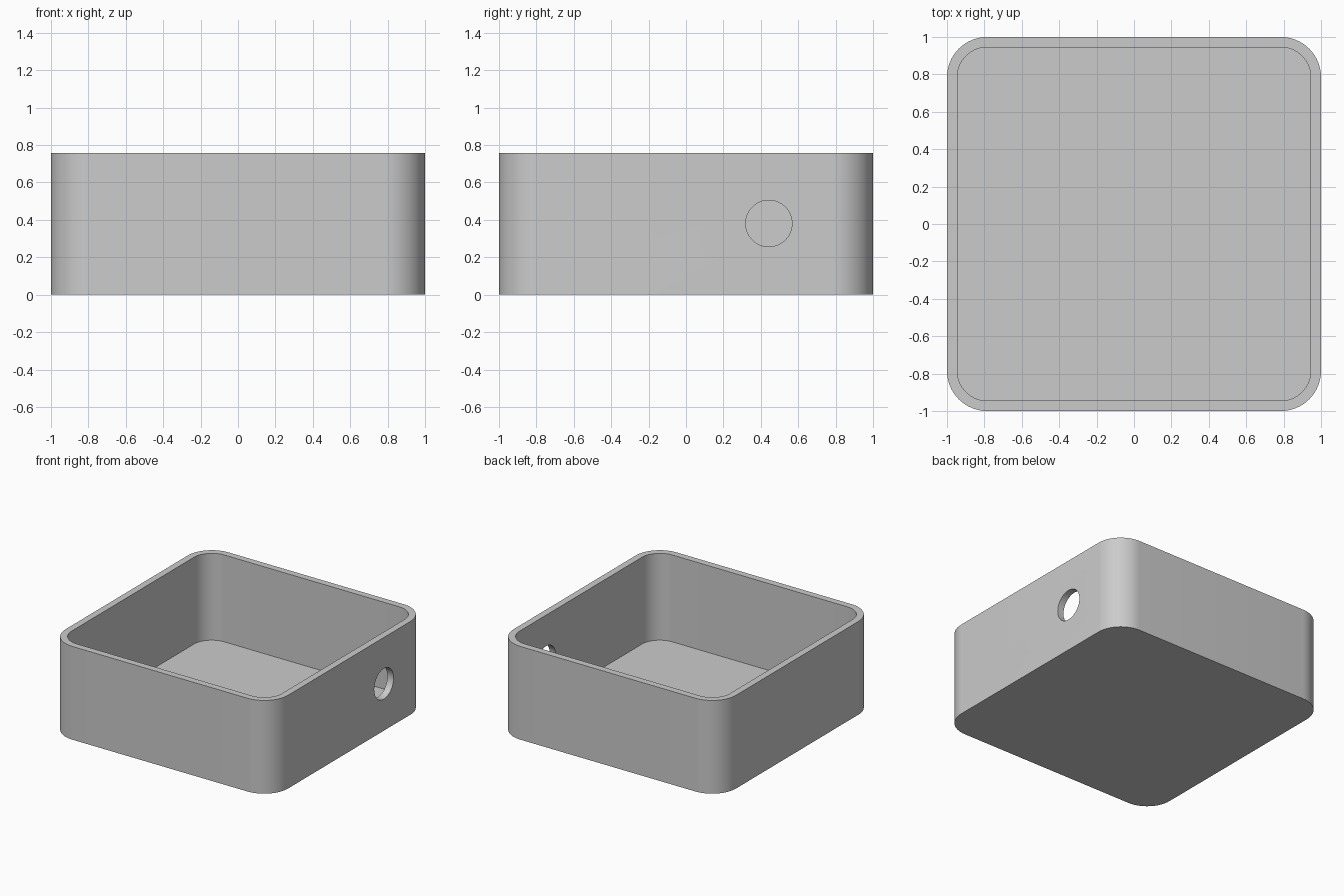
import bpy
import bmesh
import math

cube = bpy.data.objects.get("Cube")
if cube:
    bpy.data.objects.remove(cube, do_unlink=True)

HEIGHT, WALL, FLOOR = 0.757, 0.055, 0.052
CORNER = 0.215

grey = bpy.data.materials.new("plain grey")
grey.use_nodes = True
colour = (0.6, 0.6, 0.6, 1)
grey.diffuse_color = colour
grey.node_tree.nodes["Principled BSDF"].inputs["Base Color"].default_value = colour


def add_object(name, bm):
    bmesh.ops.recalc_face_normals(bm, faces=bm.faces)
    mesh = bpy.data.meshes.new(name)
    bm.to_mesh(mesh)
    bm.free()
    mesh.materials.append(grey)
    obj = bpy.data.objects.new(name, mesh)
    bpy.context.collection.objects.link(obj)
    return obj


def rounded_block(name, half, radius, bottom, top, steps=16):
    """Square block with rounded vertical corners."""
    bm = bmesh.new()
    centre = half - radius
    ring = []
    for corner, (sx, sy) in enumerate([(1, 1), (-1, 1), (-1, -1), (1, -1)]):
        for i in range(steps + 1):
            a = math.pi / 2 * (corner + i / steps)
            ring.append(bm.verts.new((sx * centre + radius * math.cos(a),
                                      sy * centre + radius * math.sin(a), bottom)))
    face = bm.faces.new(ring)
    up = bmesh.ops.extrude_face_region(bm, geom=[face], use_keep_orig=True)
    bmesh.ops.translate(bm, vec=(0, 0, top - bottom),
                        verts=[v for v in up["geom"] if isinstance(v, bmesh.types.BMVert)])
    return add_object(name, bm)


def cut(target, cutter):
    mod = target.modifiers.new(cutter.name, "BOOLEAN")
    mod.operation = "DIFFERENCE"
    mod.solver = "EXACT"
    mod.object = cutter
    bpy.context.view_layer.objects.active = target
    bpy.ops.object.modifier_apply(modifier=mod.name)
    bpy.data.objects.remove(cutter, do_unlink=True)


# Open tray: outer block minus the cavity
tray = rounded_block("open_box", 1, CORNER, 0, HEIGHT)
cut(tray, rounded_block("cavity_cutter", 1 - WALL, CORNER - WALL, FLOOR, HEIGHT + 0.2))

# Round cable hole through the left wall
hole = bmesh.new()
bmesh.ops.create_cone(hole, cap_ends=True, segments=64, radius1=0.124, radius2=0.124, depth=0.3)
hole_cutter = add_object("hole_cutter", hole)
hole_cutter.rotation_euler.y = math.pi / 2
hole_cutter.location = (1, 0.443, 0.381)
bpy.context.view_layer.update()
cut(tray, hole_cutter)

# Smooth corners, crisp rims
bpy.ops.object.select_all(action="DESELECT")
tray.select_set(True)
bpy.context.view_layer.objects.active = tray
bpy.ops.object.shade_smooth_by_angle(angle=math.radians(30))
